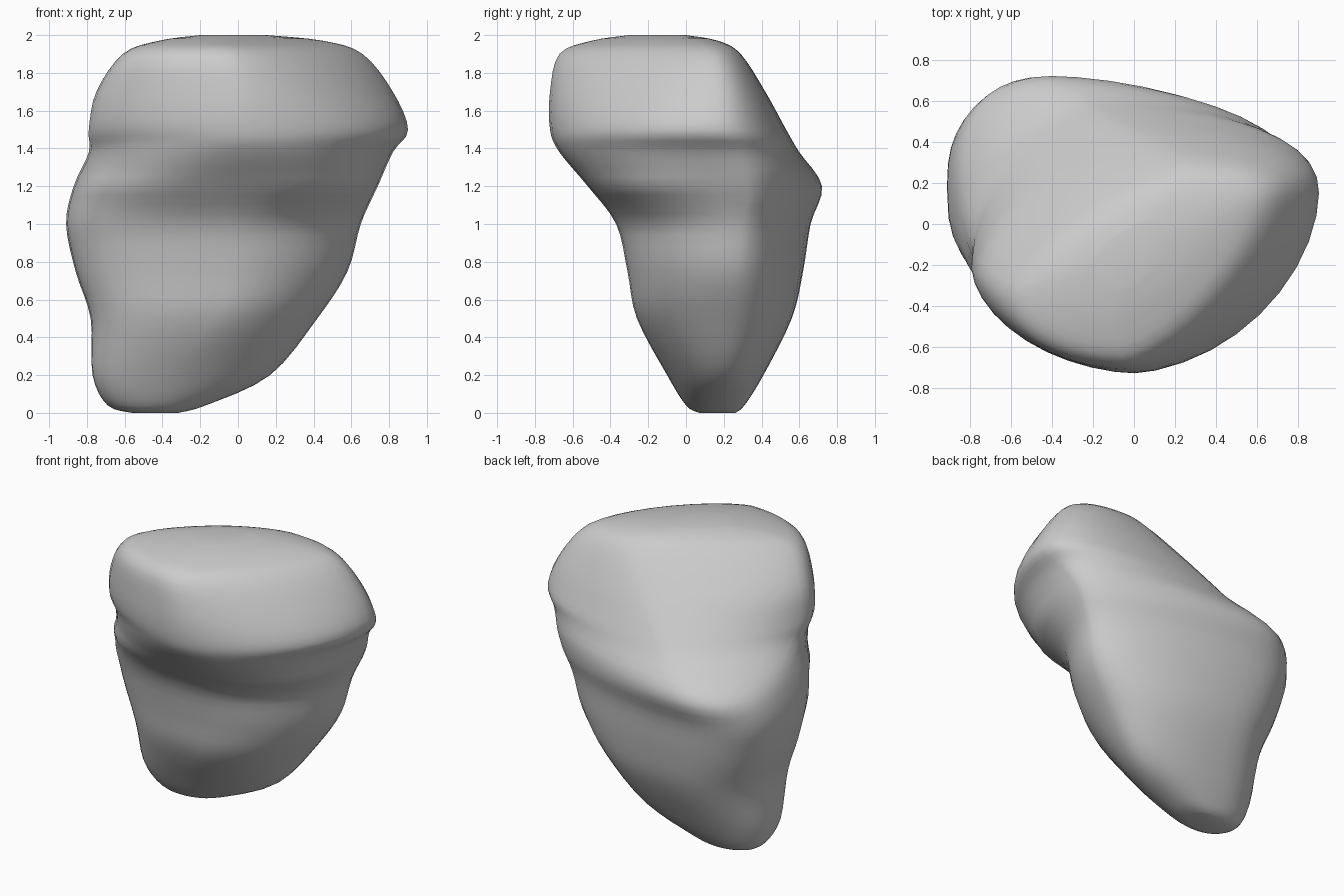
import bpy, bmesh, math
from mathutils import Vector

if "Cube" in bpy.data.objects:
    bpy.data.objects.remove(bpy.data.objects["Cube"])

# Each level: z, then leftmost, frontmost, rightmost and backmost points (x, y)
LEVELS = [
    (0.00, -.56, .17, -.45, .07, -.32, .16, -.43, .26),
    (0.04, -.69, .16, -.45, .00, -.17, .17, -.42, .31),
    (0.20, -.77, .12, -.38, -.10, .17, .21, -.35, .41),
    (0.50, -.78, .12, -.12, -.26, .42, .25, -.30, .56),
    (0.75, -.86, .15, -.05, -.31, .58, .27, -.35, .62),
    (1.00, -.91, .18, -.05, -.37, .65, .30, -.40, .66),
    (1.20, -.87, .17, -.05, -.52, .74, .32, -.40, .72),
    (1.38, -.79, -.10, .00, -.67, .82, .22, -.20, .60),
    (1.50, -.79, -.22, .00, -.72, .90, .15, -.10, .53),
    (1.70, -.75, -.25, .00, -.72, .82, .15, .10, .42),
    (1.90, -.61, -.33, -.05, -.67, .66, .12, .25, .29),
    (1.97, -.42, -.28, -.10, -.50, .45, .05, .20, .17),
    (2.00, -.20, -.20, -.05, -.30, .15, -.07, .05, .00),
]
# Height, then corner shape of front-left, front-right, back-right, back-left
# (below 1 is boxy, above 1 is cut flat)
CORNERS = [
    (0.0, 0.9, 1.0, 0.9, 0.9),
    (0.5, 0.75, 1.1, 0.95, 0.85),
    (1.0, 0.7, 1.1, 1.1, 0.78),
    (1.2, 0.75, 0.8, 1.2, 0.9),
    (1.45, 1.2, 1.08, 0.85, 1.2),
    (1.9, 1.0, 1.4, 0.85, 1.4),
    (2.1, 0.9, 1.4, 0.9, 1.4),
]
SEG, STEPS = 10, 4


def catmull(a, b, c, d, t):
    return [q + .5 * t * (r - p + t * (2*p - 5*q + 4*r - s + t * (3*(q - r) + s - p)))
            for p, q, r, s in zip(a, b, c, d)]


def corners(z):
    for a, b in zip(CORNERS, CORNERS[1:]):
        if z <= b[0]:
            t = max(0, (z - a[0]) / (b[0] - a[0]))
            return [p + (q - p) * t for p, q in zip(a[1:], b[1:])]


def ring(level):
    """Closed outline through the four extreme points."""
    z = level[0]
    ext = [Vector(level[i:i + 2]) for i in (1, 3, 5, 7)]
    pts = []
    for k, e in enumerate(corners(z)):
        p, q = ext[k], ext[(k + 1) % 4]
        centre = Vector((q.x, p.y)) if k % 2 == 0 else Vector((p.x, q.y))
        for i in range(SEG):
            a = i / SEG * math.pi / 2
            c, s = math.cos(a) ** e, math.sin(a) ** e
            pts.append((*(centre + (p - centre) * c + (q - centre) * s), z))
    return pts


# Blend the levels into smooth intermediate rings
rings = []
n = len(LEVELS)
for i in range(n - 1):
    quad = [LEVELS[min(max(j, 0), n - 1)] for j in range(i - 1, i + 3)]
    rings += [ring(catmull(*quad, s / STEPS)) for s in range(STEPS)]
rings.append(ring(LEVELS[-1]))

# Skin the boulder
bm = bmesh.new()
loops = [[bm.verts.new(p) for p in r] for r in rings]
m = SEG * 4
for lo, hi in zip(loops, loops[1:]):
    for j in range(m):
        k = (j + 1) % m
        bm.faces.new((lo[j], lo[k], hi[k], hi[j]))
bm.faces.new(loops[0][::-1])
bm.faces.new(loops[-1])
bmesh.ops.recalc_face_normals(bm, faces=bm.faces)
mesh = bpy.data.meshes.new("boulder")
bm.to_mesh(mesh)
bm.free()
boulder = bpy.data.objects.new("boulder", mesh)
bpy.context.collection.objects.link(boulder)
for poly in mesh.polygons:
    poly.use_smooth = True
